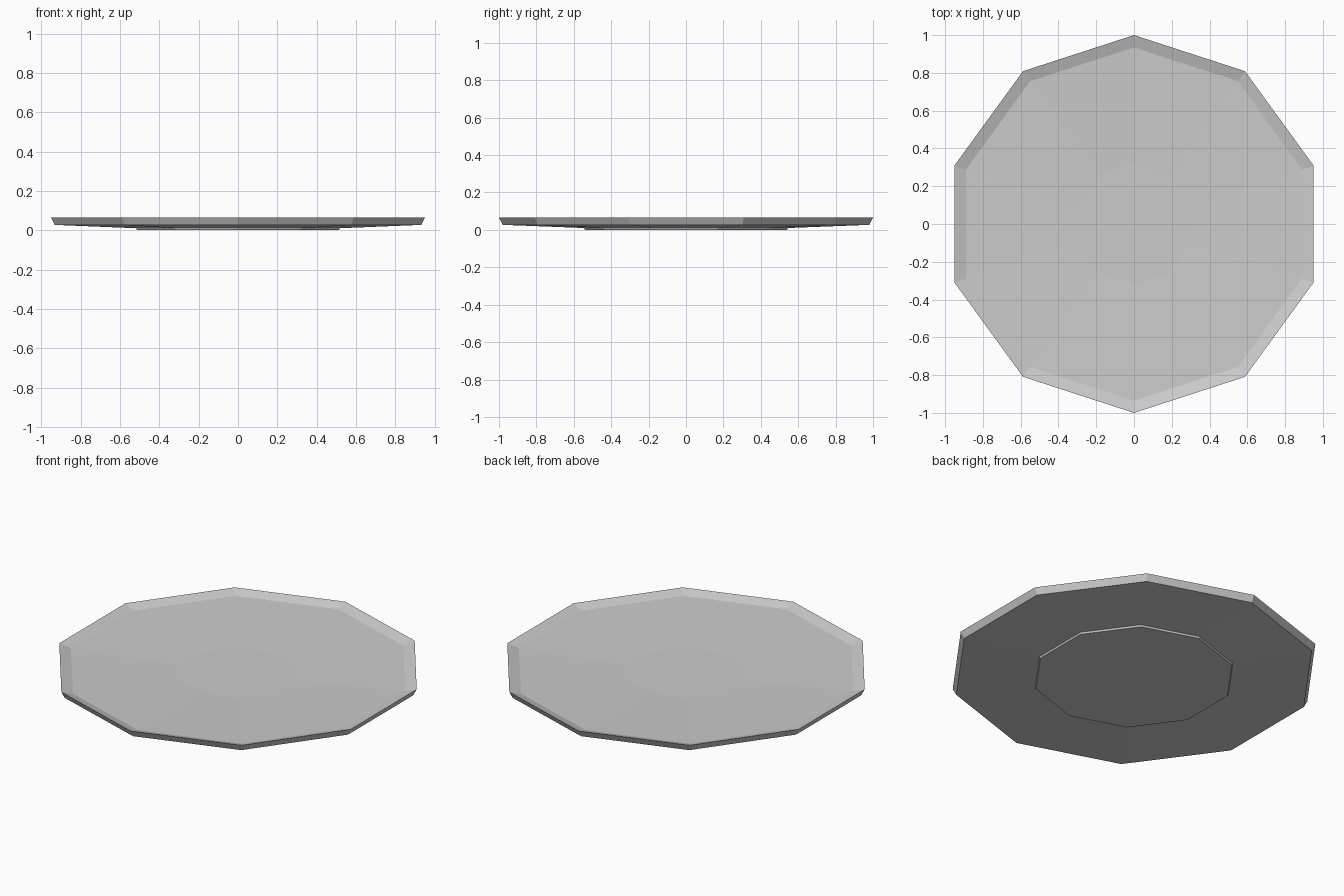
import bpy
import bmesh
from math import cos, sin, tau

if "Cube" in bpy.data.objects:
    bpy.data.objects.remove(bpy.data.objects["Cube"], do_unlink=True)

SIDES = 10

# Single ceramic grey
grey = bpy.data.materials.new("light_grey")
grey.use_nodes = True
colour = (0.6, 0.6, 0.6, 1)
grey.diffuse_color = colour
grey.node_tree.nodes["Principled BSDF"].inputs["Base Color"].default_value = colour

# Plate profile (radius, height): foot, underside, rim, sloping dish, flat well
profile = [(0.54, 0.0), (0.545, 0.01), (0.98, 0.027), (1.0, 0.065),
           (0.935, 0.045), (0.32, 0.027)]


def lathe(name, profile, material):
    """Turn an open profile into a closed faceted solid, capped at both ends."""
    bm = bmesh.new()
    rings = [[bm.verts.new((r * sin(tau * i / SIDES), r * cos(tau * i / SIDES), z))
              for i in range(SIDES)] for r, z in profile]
    for low, high in zip(rings, rings[1:]):
        for i in range(SIDES):
            j = (i + 1) % SIDES
            bm.faces.new((low[i], low[j], high[j], high[i]))
    bm.faces.new(rings[0])
    bm.faces.new(rings[-1])
    bmesh.ops.recalc_face_normals(bm, faces=bm.faces)
    mesh = bpy.data.meshes.new(name)
    bm.to_mesh(mesh)
    bm.free()
    mesh.materials.append(material)
    obj = bpy.data.objects.new(name, mesh)
    bpy.context.collection.objects.link(obj)
    return obj


lathe("plate", profile, grey)
